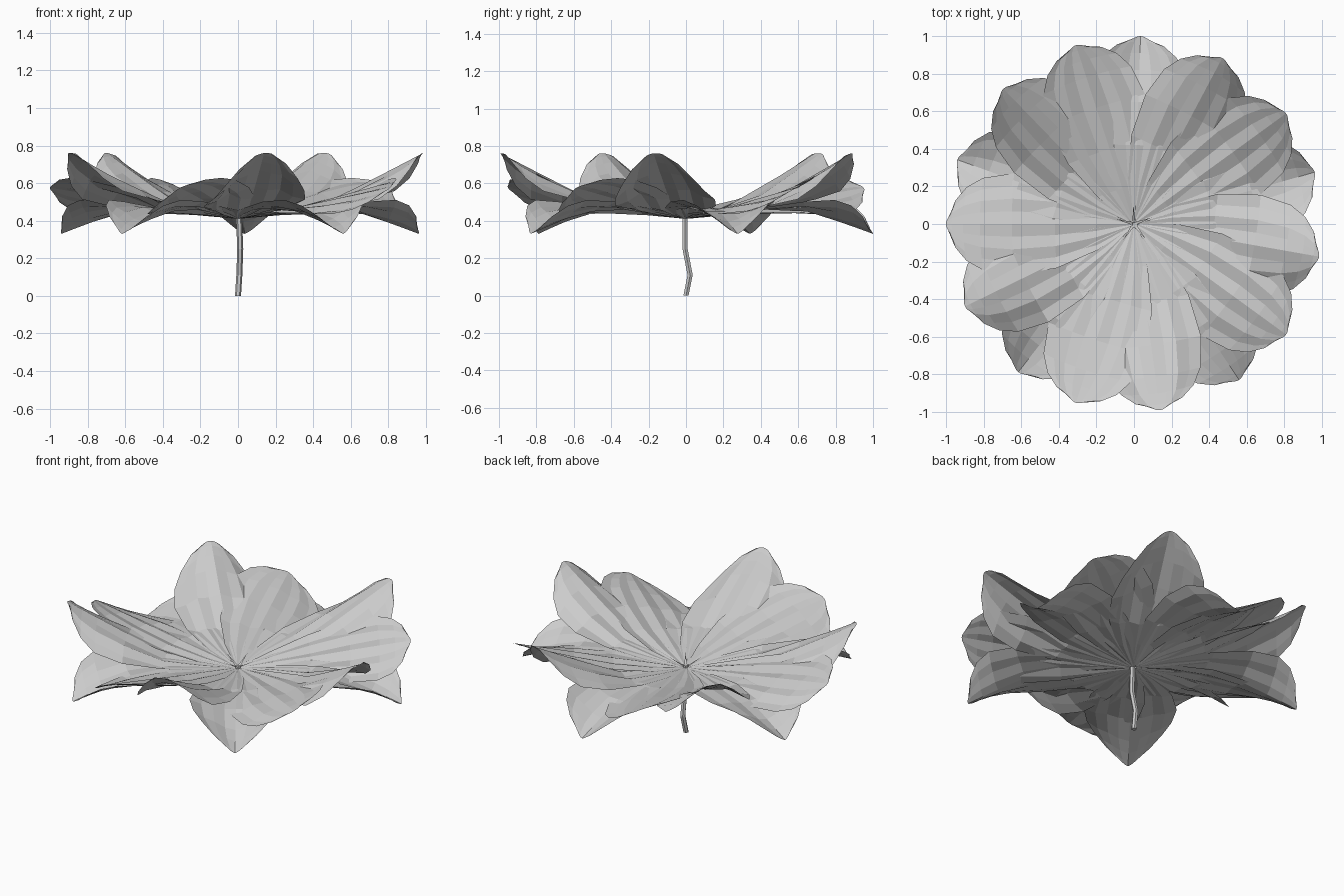
import bpy
import math
from mathutils import Vector

cube = bpy.data.objects.get("Cube")
if cube:
    bpy.data.objects.remove(cube, do_unlink=True)

grey = bpy.data.materials.new("pale_grey")
grey.use_nodes = True
grey.diffuse_color = (0.6, 0.6, 0.6, 1)
grey.node_tree.nodes["Principled BSDF"].inputs["Base Color"].default_value = (0.6, 0.6, 0.6, 1)

# Petal outline: distance from the centre, half width
OUTLINE = [(0.01, 0.015), (0.2, 0.14), (0.42, 0.235), (0.65, 0.27),
           (0.82, 0.245), (0.91, 0.195), (0.97, 0.125), (1.0, 0.045)]
COLUMNS = 8


def add_mesh(name, verts, faces):
    mesh = bpy.data.meshes.new(name)
    mesh.from_pydata(verts, [], faces)
    mesh.materials.append(grey)
    obj = bpy.data.objects.new(name, mesh)
    bpy.context.collection.objects.link(obj)
    return obj


def petal(name, angle, curl, begin, fold, lift, ripple, roll):
    """Thin petal whose midrib curls more than its edges; roll tips it sideways."""
    turn = math.radians(angle)
    verts, faces = [], []
    for r, half in OUTLINE:
        bend = max(0, (r - begin) / (1 - begin)) ** 1.1
        for c in range(COLUMNS + 1):
            u = 2 * c / COLUMNS - 1
            x = r - 0.02 * u * u * r
            y = half * u
            z = 0.41 + 0.13 * r + lift * min(1, r * 3)
            z += curl * bend * (1 - (abs(y) / 0.26) ** fold)
            z += roll * y * r ** 1.5
            # Shallow lengthwise pleats, fading at the tip
            z += ripple * (-1) ** c * r * (1 - r) * 4
            verts.append((x * math.cos(turn) - y * math.sin(turn),
                          x * math.sin(turn) + y * math.cos(turn), z))
    w = COLUMNS + 1
    for i in range(len(OUTLINE) - 1):
        for c in range(COLUMNS):
            a = i * w + c
            faces.append((a, a + w, a + w + 1, a + 1))
    return add_mesh(name, verts, faces)


# Three whorls of five: first angle, curl, curl start, fold, lift, ripple, roll
WHORLS = {"drooping_petal": (88, -0.21, 0.52, 1.2, 0.0, 0.005, 0),
          "raised_petal": (62, 0.22, 0.42, 1.8, 0.0, 0.008, 0.12),
          "spreading_petal": (36, 0.03, 0.42, 1.2, 0.005, 0.008, 0.5)}
for name, (start, *shape) in WHORLS.items():
    for k in range(5):
        petal(f"{name}_{k + 1}", start + 72 * k, *shape)

# Bent six-sided stem
path = [Vector(p) for p in ((0, 0, 0), (0.007, 0.022, 0.11),
                            (0.012, -0.005, 0.25), (0.005, -0.006, 0.425))]
SIDES = 6
verts = [p + Vector((0.016 * math.cos(math.tau * s / SIDES),
                     0.016 * math.sin(math.tau * s / SIDES), 0))
         for p in path for s in range(SIDES)]
faces = [(i * SIDES + s, i * SIDES + (s + 1) % SIDES,
          (i + 1) * SIDES + (s + 1) % SIDES, (i + 1) * SIDES + s)
         for i in range(len(path) - 1) for s in range(SIDES)]
faces.append(tuple(reversed(range(SIDES))))
faces.append(tuple(range(len(verts) - SIDES, len(verts))))
add_mesh("stem", verts, faces)

# Small filaments at the heart
for k in range(5):
    a = math.radians(20 + 72 * k)
    out = Vector((math.cos(a), math.sin(a), 0))
    side = Vector((-out.y, out.x, 0)) * 0.008
    base = out * 0.015 + Vector((0, 0, 0.42))
    tip = out * 0.1 + Vector((0, 0, 0.465))
    add_mesh(f"filament_{k + 1}", [base - side, base + side, tip], [(0, 2, 1)])
